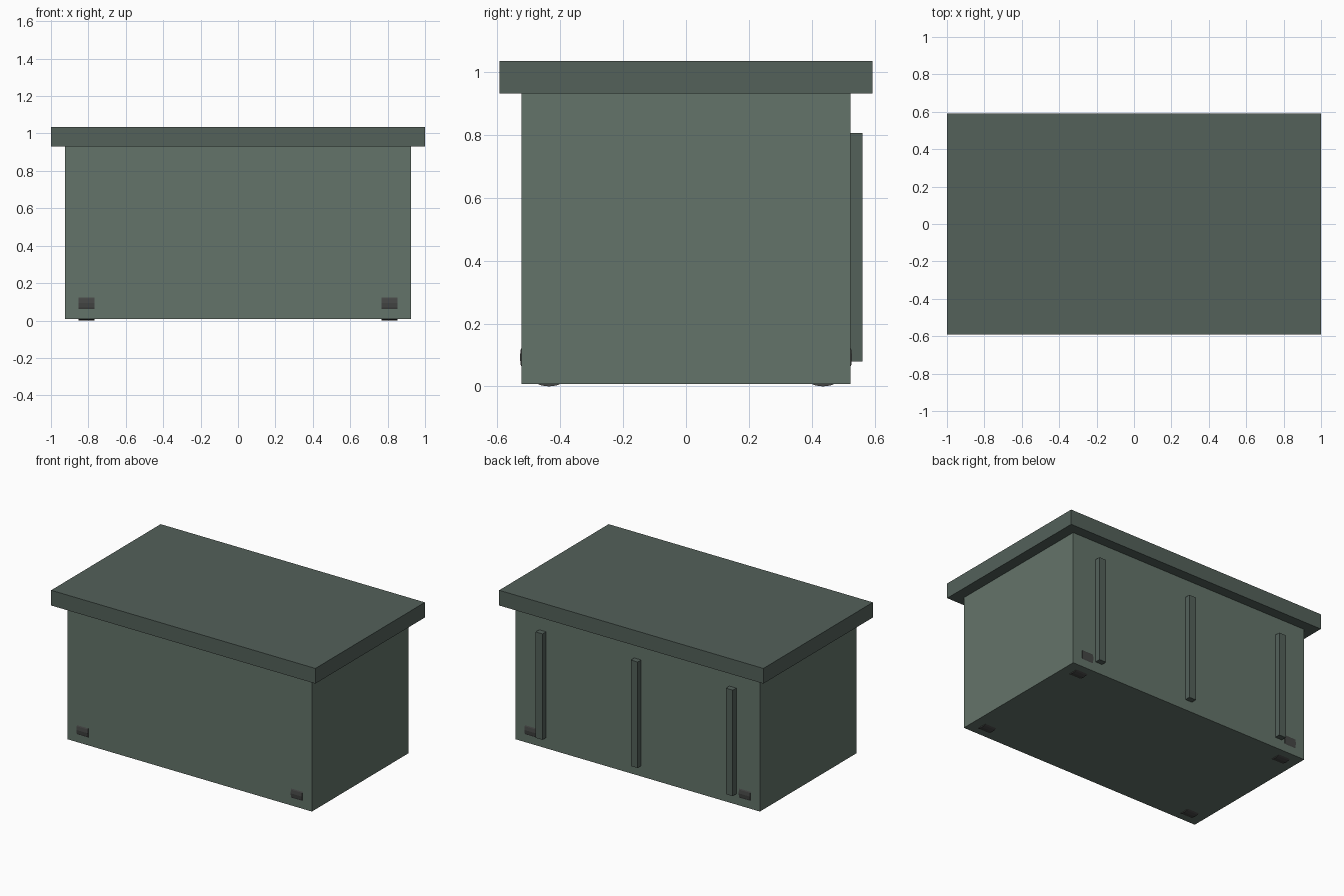
import bpy
import math

if "Cube" in bpy.data.objects:
    bpy.data.objects.remove(bpy.data.objects["Cube"])


def material(name, color):
    mat = bpy.data.materials.new(name)
    mat.diffuse_color = (*color, 1)
    mat.use_nodes = True
    mat.node_tree.nodes["Principled BSDF"].inputs["Base Color"].default_value = mat.diffuse_color
    return mat


BODY = material("body_green", (0.127, 0.174, 0.144))
TRIM = material("trim_green", (0.087, 0.119, 0.102))
RUBBER = material("rubber", (0.06, 0.062, 0.06))


def box(name, lo, hi, mat):
    center = [(a + b) / 2 for a, b in zip(lo, hi)]
    bpy.ops.mesh.primitive_cube_add(size=1, location=center)
    ob = bpy.context.object
    ob.name = name
    ob.scale = [b - a for a, b in zip(lo, hi)]
    bpy.ops.object.transform_apply(location=False, rotation=False, scale=True)
    ob.data.materials.append(mat)


# Main bin and overhanging lid
box("bin_body", (-0.925, -0.522, 0.008), (0.925, 0.522, 0.93), BODY)
box("lid", (-1, -0.592, 0.93), (1, 0.592, 1.034), TRIM)

# Vertical ribs on the back
for i, x in enumerate((-0.72, 0, 0.72)):
    box(f"back_rib_{i + 1}", (x - 0.026, 0.52, 0.08), (x + 0.026, 0.56, 0.805), TRIM)

# Recessed wheels that just break through the corners of the body
for sx, side in ((-1, "left"), (1, "right")):
    for sy, end in ((-1, "front"), (1, "back")):
        bpy.ops.mesh.primitive_cylinder_add(
            vertices=24, radius=0.093, depth=0.086,
            location=(sx * 0.811, sy * 0.435, 0.093),
            rotation=(0, math.pi / 2, 0))
        wheel = bpy.context.object
        wheel.name = f"{end}_{side}_wheel"
        wheel.data.materials.append(RUBBER)
